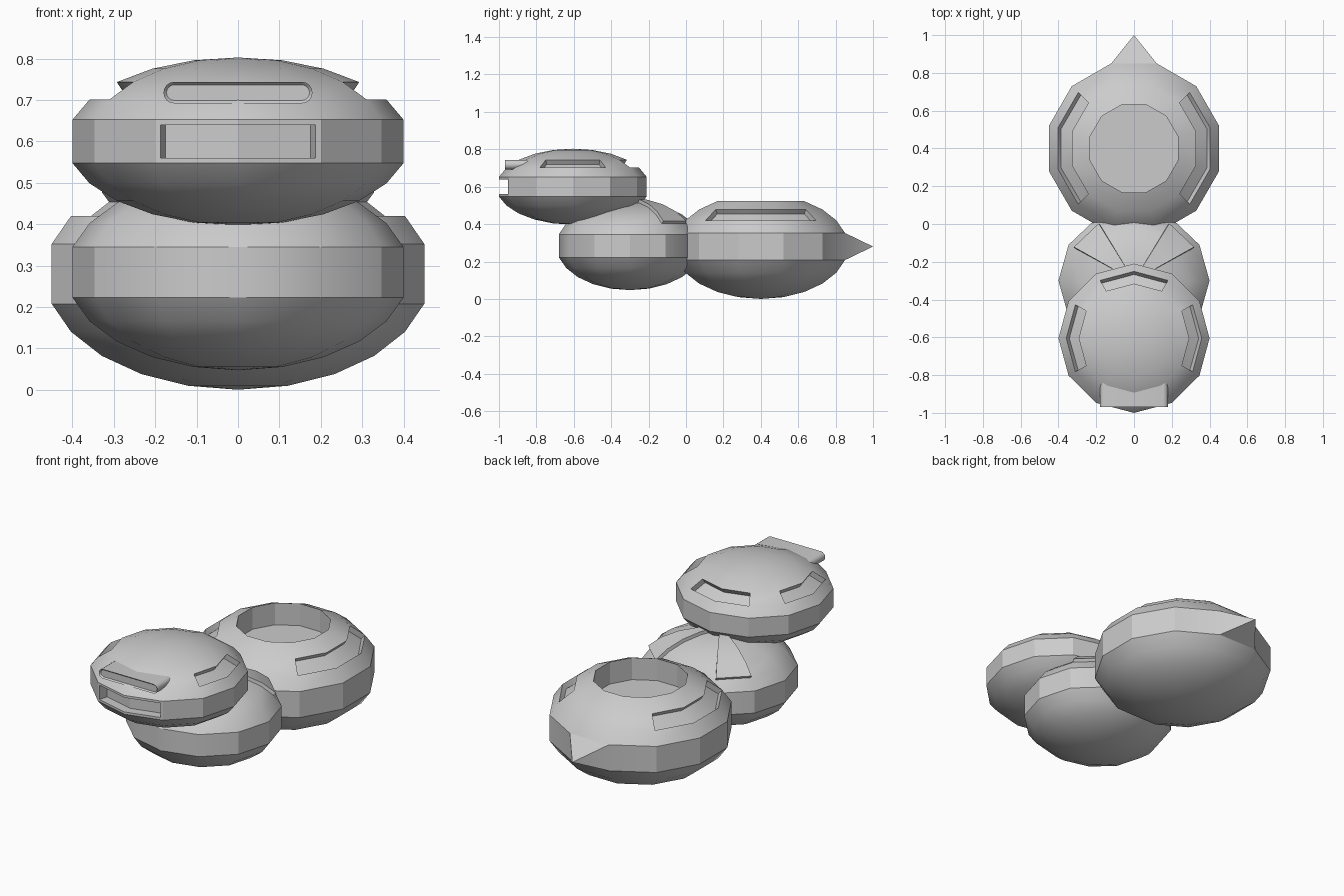
import bpy, bmesh
from math import sin, cos, radians, pi

if "Cube" in bpy.data.objects:
    bpy.data.objects.remove(bpy.data.objects["Cube"])

SEG = 12


def finish(bm, name):
    bmesh.ops.recalc_face_normals(bm, faces=bm.faces)
    me = bpy.data.meshes.new(name)
    bm.to_mesh(me)
    bm.free()
    ob = bpy.data.objects.new(name, me)
    bpy.context.collection.objects.link(ob)
    bpy.ops.object.select_all(action='DESELECT')
    ob.select_set(True)
    bpy.context.view_layer.objects.active = ob
    bpy.ops.object.shade_smooth_by_angle(angle=radians(29.5))


def pod(center, belt_x, belt_y, rz, offset, well=None):
    """Squashed 12-sided ball with a belt; returns bmesh and faces by (band latitude, angle)."""
    bm = bmesh.new()
    cx, cy, cz = center
    lats = [-75, -60, -45, -30, -15, 15, 30, 45, 60] + ([] if well else [75])
    levels = [(cos(radians(a)) / cos(radians(15)), cz + rz * sin(radians(a)), a) for a in lats]
    if well:
        levels.append((levels[-1][0], well, 60))
    rings = []
    for k, z, _ in levels:
        ring = []
        for i in range(SEG):
            t = radians(offset + 30 * i)
            ring.append(bm.verts.new((cx + belt_x * k * cos(t), cy + belt_y * k * sin(t), z)))
        rings.append(ring)
    faces = {}
    for r in range(len(rings) - 1):
        for i in range(SEG):
            j = (i + 1) % SEG
            f = bm.faces.new((rings[r][i], rings[r][j], rings[r + 1][j], rings[r + 1][i]))
            faces[levels[r][2], (offset + 15 + 30 * i) % 360] = f
    bottom = bm.verts.new((cx, cy, cz - rz))
    for i in range(SEG):
        bm.faces.new((bottom, rings[0][(i + 1) % SEG], rings[0][i]))
    if well:
        bm.faces.new(rings[-1])
    else:
        top = bm.verts.new((cx, cy, cz + rz))
        for i in range(SEG):
            faces[75, (offset + 15 + 30 * i) % 360] = bm.faces.new(
                (top, rings[-1][i], rings[-1][(i + 1) % SEG]))
    bm.normal_update()
    return bm, faces


def shift(bm, faces, depth, thickness=0.0):
    """Sink or raise a patch of faces with side walls."""
    bm.normal_update()
    bmesh.ops.inset_region(bm, faces=faces, thickness=thickness, depth=depth,
                           use_even_offset=True)


# Rear body: open round well on top, side slots, pointed tail
bm, faces = pod((0, 0.4, 0.28), 0.466, 0.466, 0.28, 15, well=0.40)
for group in ((330, 0, 30), (150, 180, 210)):
    shift(bm, [faces[30, a] for a in group], -0.03)
tip = bmesh.ops.poke(bm, faces=[faces[-15, 90]])['verts'][0]
tip.co = (0, 1.0, 0.28)
finish(bm, "rear_body")

# Middle body with two raised shoulder plates
bm, faces = pod((0, -0.3, 0.284), 0.40, 0.38, 0.237, 0)
for a in (45, 135):
    shift(bm, [faces[lat, a] for lat in (30, 45, 60, 75)], 0.018)
finish(bm, "middle_body")

# Head with slots at sides and back, and a mouth pocket
bm, faces = pod((0, -0.605, 0.6), 0.40, 0.395, 0.203, 0)
for group in ((345, 15), (165, 195), (75, 105)):
    shift(bm, [faces[30, a] for a in group], -0.03)
mouth = [faces[-15, 255], faces[-15, 285]]
shift(bm, mouth, 0.0, 0.013)
shift(bm, mouth, -0.05)
finish(bm, "head")

# Capsule-shaped visor over the mouth
bm = bmesh.new()
r, half, zc = 0.026, 0.154, 0.718
outline = []
for side, start in ((1, -pi / 2), (-1, pi / 2)):
    for i in range(9):
        t = start + pi * i / 8
        outline.append(bm.verts.new((side * half + r * cos(t), -0.968, zc + r * sin(t))))
front = bm.faces.new(outline)
back = bmesh.ops.extrude_face_region(bm, geom=[front], use_keep_orig=True)
bmesh.ops.translate(bm, vec=(0, 0.2, 0),
                    verts=[v for v in back['geom'] if isinstance(v, bmesh.types.BMVert)])
bmesh.ops.recalc_face_normals(bm, faces=bm.faces)
shift(bm, [front], -0.008, 0.007)
finish(bm, "visor")
